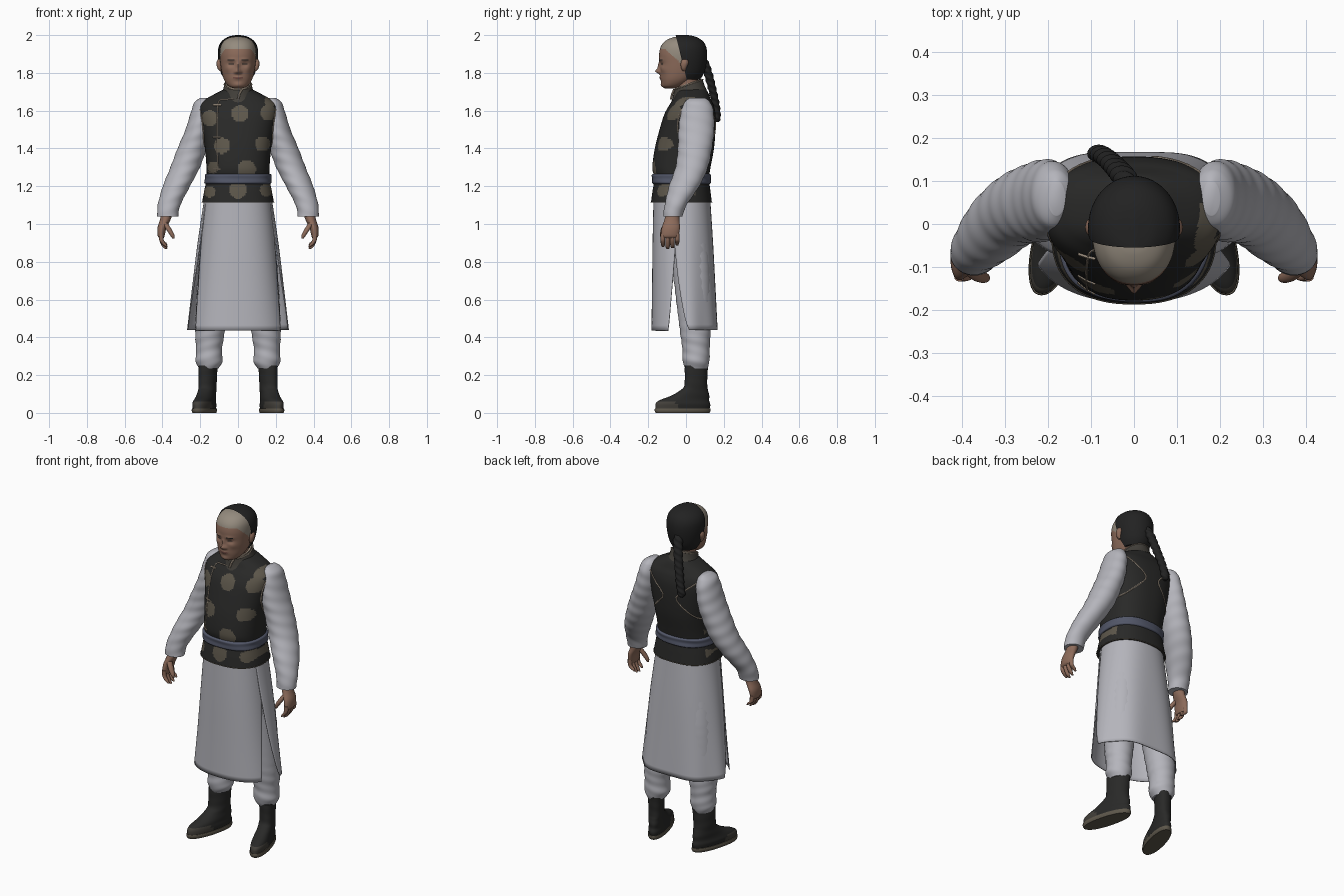
import bpy, bmesh, math
from mathutils import Vector
from mathutils.bvhtree import BVHTree

if "Cube" in bpy.data.objects:
    bpy.data.objects.remove(bpy.data.objects["Cube"], do_unlink=True)


def material(name, *rgb):
    m = bpy.data.materials.new(name)
    m.use_nodes = True
    m.diffuse_color = (*rgb, 1)
    m.node_tree.nodes["Principled BSDF"].inputs["Base Color"].default_value = (*rgb, 1)
    return m


black = material("black cloth", .022, .022, .021)
medal = material("medallion taupe", .11, .095, .07)
brocade = material("dark brocade", .055, .05, .042)
pale = material("pale grey cotton", .46, .46, .5)
blue = material("slate blue sash", .085, .095, .14)
beige = material("beige piping", .38, .31, .24)
skin = material("brown skin", .27, .15, .105)
scalp = material("shaved scalp", .3, .26, .21)
hair_mat = material("black hair", .016, .016, .016)
lip = material("dark lips", .17, .075, .06)


def finish(ob, mats, mirror=False, thick=0):
    """Materials, modifiers and smooth shading."""
    for m in mats:
        ob.data.materials.append(m)
    bpy.ops.object.select_all(action='DESELECT')
    ob.select_set(True)
    bpy.context.view_layer.objects.active = ob
    bpy.ops.object.shade_smooth_by_angle(angle=math.radians(50))
    if thick:
        ob.modifiers.new("thickness", 'SOLIDIFY').thickness = thick
    if mirror:
        ob.modifiers.new("mirror", 'MIRROR')
    return ob


def spline(rows, steps):
    """Smooth in-between rows (Catmull-Rom)."""
    out = []
    for i in range(len(rows) - 1):
        a, b, c, d = (rows[max(0, min(len(rows) - 1, i + k))] for k in (-1, 0, 1, 2))
        for s in range(steps):
            t = s / steps
            out.append([(2*q + (r-p)*t + (2*p-5*q+4*r-s4)*t*t + (3*q-p-3*r+s4)*t**3) / 2
                        for p, q, r, s4 in zip(a, b, c, d)])
    return out + [list(rows[-1])]


def loft(name, rows, mats, n=32, p=2, steps=5, slope=0, skew=0, fold=(0, 0, 0),
         span=None, wave=0, shape=None, paint=None, cut=None, mirror=False, thick=0):
    """Skin rings (x, y, z, rx, ry); span gives an open strip of angles."""
    bm = bmesh.new()
    rings = []
    full = spline(rows, steps)
    for j, (x, y, z, rx, ry) in enumerate(full):
        t = j / (len(full) - 1)
        lo, hi = span(t) if span else (0, math.tau)
        ring = []
        for i in range(n):
            a = lo + (hi - lo) * i / (n - 1 if span else n)
            s, c = math.sin(a), -math.cos(a)
            r = 1 + fold[0] * math.sin(z * fold[1] + a * fold[2]) - wave * t * math.cos(6 * a)
            px = x + r * rx * math.copysign(abs(s) ** (2 / p), s)
            py = y + r * ry * math.copysign(abs(c) ** (2 / p), c)
            v = Vector((px + skew * (py - .055), py, z + slope * (py - y)))
            ring.append(bm.verts.new(shape(v) if shape else v))
        rings.append(ring)
    for lo, hi in zip(rings, rings[1:]):
        for i in range(n - 1 if span else n):
            k = (i + 1) % n
            bm.faces.new((lo[i], lo[k], hi[k], hi[i]))
    if not span:
        bm.faces.new(rings[0])
        bm.faces.new(rings[-1])
    bmesh.ops.recalc_face_normals(bm, faces=bm.faces)
    if cut:
        bmesh.ops.bisect_plane(bm, geom=bm.verts[:] + bm.edges[:] + bm.faces[:],
                               plane_co=cut[0], plane_no=cut[1], clear_inner=True)
    if paint:
        for f in bm.faces:
            f.material_index = paint(f.calc_center_median())
    me = bpy.data.meshes.new(name)
    bm.to_mesh(me)
    bm.free()
    ob = bpy.data.objects.new(name, me)
    bpy.context.collection.objects.link(ob)
    return finish(ob, mats, mirror, thick)


def body(rows):
    """(z, half width, front y, back y) to loft rows."""
    return [(0, (f + b) / 2, z, w, (b - f) / 2) for z, w, f, b in rows]


def tube(name, pts, r, mat, cyclic=False, mirror=False):
    cu = bpy.data.curves.new(name, 'CURVE')
    cu.dimensions, cu.bevel_depth, cu.bevel_resolution = '3D', r, 1
    sp = cu.splines.new('POLY')
    sp.points.add(len(pts) - 1)
    for q, co in zip(sp.points, pts):
        q.co = (*co, 1)
    sp.use_cyclic_u = cyclic
    ob = bpy.data.objects.new(name, cu)
    bpy.context.collection.objects.link(ob)
    bpy.ops.object.select_all(action='DESELECT')
    ob.select_set(True)
    bpy.context.view_layer.objects.active = ob
    bpy.ops.object.convert(target='MESH')
    return finish(bpy.context.object, [mat], mirror)


# Vest with round medallions on the front and shoulders
spots = [(.01, 1.585, .045), (-.15, 1.56, .042), (.16, 1.59, .042), (-.085, 1.415, .042),
         (.13, 1.425, .04), (.045, 1.29, .05), (-.13, 1.3, .03), (0, 1.18, .046),
         (-.15, 1.17, .03), (.15, 1.18, .034), (.17, 1.65, .03)]


def vest_paint(c):
    return int(c.y < .05 and any(math.hypot(c.x - x, c.z - z) < r for x, z, r in spots))


vest_rows = body([(1.115, .19, -.185, .137), (1.17, .18, -.178, .13), (1.24, .167, -.168, .122),
                  (1.3, .167, -.178, .13), (1.4, .175, -.165, .148), (1.5, .19, -.14, .156),
                  (1.58, .205, -.115, .156), (1.63, .203, -.088, .146), (1.665, .165, -.065, .13),
                  (1.7, .1, -.05, .115), (1.715, .07, -.04, .1)])
vest = loft("vest", vest_rows, [black, medal], n=160, p=2.4, steps=10, paint=vest_paint)
tree = BVHTree.FromPolygons([v.co for v in vest.data.vertices],
                            [q.vertices[:] for q in vest.data.polygons])


def on_vest(origin, direction):
    return tree.ray_cast(Vector(origin), Vector(direction))[0]


# Piping on lapel, armholes and hem, with toggles
lapel = spline([(0, 1.66), (-.06, 1.66), (-.1, 1.65), (-.11, 1.58), (-.11, 1.4),
                (-.113, 1.285), (-.16, 1.275)], 6)
tube("lapel_piping", [on_vest((x, -1, z), (0, 1, 0)) for x, z in lapel], .003, beige)
for k, z in enumerate((1.63, 1.46, 1.29)):
    tube("toggle_%d" % k, [on_vest((x, -1, z), (0, 1, 0)) for x in (-.13, -.11, -.09)], .005, beige)
hole = [on_vest((1, .055 + .1 * math.cos(a), 1.52 + .13 * math.sin(a)), (-1, 0, 0))
        for a in (math.tau * i / 40 for i in range(40))]
tube("armhole_piping", [q for q in hole if q], .004, beige, True, True)
ring = [v.co.copy() for v in vest.data.vertices[:160]]
tube("hem_piping", ring, .0025, medal, True)

# Sash
loft("sash", body([(1.213, .172, -.174, .126), (1.22, .178, -.181, .132), (1.24, .176, -.18, .13),
                   (1.258, .177, -.182, .133), (1.265, .17, -.174, .126)]),
     [blue], n=64, p=2.4, fold=(.008, 60, 5))

# Stand collar, lining and neck
loft("collar", [(0, .015, 1.675, .1, .095), (0, .015, 1.7, .083, .085), (0, .013, 1.738, .072, .075)],
     [brocade], slope=.35)
loft("collar_lining", [(0, .013, 1.7, .067, .07), (0, .012, 1.745, .066, .07)], [beige], slope=.35)
tube("collar_piping", [(.073 * math.sin(a), .013 - .076 * math.cos(a), 1.738 - .0266 * math.cos(a))
                       for a in (math.tau * i / 40 for i in range(40))], .003, beige, True)
tube("collar_opening", [(0, -.08, 1.66), (.008, -.072, 1.69), (.02, -.062, 1.712)], .006, beige)
loft("neck", [(0, .03, 1.6, .06, .06), (0, .01, 1.72, .058, .06), (0, -.005, 1.81, .06, .06)], [skin])

# Head: soft bumps (x, z, width, height, push) shape the face
bumps = [(0, 1.808, .014, .013, .024), (0, 1.835, .009, .022, .011), (.036, 1.846, .017, .011, -.009),
         (.034, 1.869, .024, .009, .004), (0, 1.774, .022, .011, .006), (0, 1.735, .022, .014, .006),
         (.036, 1.846, .012, .005, .004), (.015, 1.803, .007, .007, .006), (.055, 1.82, .018, .018, .005)]


def face_shape(v):
    if v.y < -.03:
        v.y -= sum(d * math.exp(-((abs(v.x) - x) / w) ** 2 - ((v.z - z) / h) ** 2)
                   for x, z, w, h, d in bumps)
    return v


def face_paint(c):
    x = abs(c.x)
    if c.z > 1.925 - .9 * max(0, c.y + .11):
        return 1
    if c.y < -.07 and (abs(x - .037) < .019 and abs(c.z - 1.869 + .1 * abs(x - .04)) < .0035
                       or abs(x - .036) < .012 and abs(c.z - 1.847) < .0025):
        return 2
    return 3 if c.y < -.1 and x < .026 and abs(c.z - 1.774) < .007 - .15 * x else 0


loft("head", body([(1.718, .022, -.11, -.06), (1.73, .05, -.125, -.02), (1.76, .072, -.132, .03),
                   (1.8, .085, -.136, .07), (1.85, .093, -.139, .09), (1.9, .097, -.142, .1),
                   (1.94, .092, -.133, .095), (1.97, .074, -.108, .075), (1.987, .045, -.072, .04),
                   (1.993, .012, -.035, .01)]),
     [skin, scalp, hair_mat, lip], n=120, p=2.2, steps=10, shape=face_shape, paint=face_paint)
loft("ear", [(.092, -.01, 1.81, .006, .008), (.098, -.012, 1.825, .011, .014),
             (.101, -.008, 1.85, .013, .02), (.1, -.006, 1.868, .009, .016),
             (.097, -.006, 1.874, .003, .005)], [skin], n=16, mirror=True)

# Hair on the back of the head and the braid
loft("hair", body([(1.765, .072, -.1, .075), (1.8, .091, -.12, .096), (1.85, .102, -.125, .108),
                   (1.9, .107, -.13, .112), (1.94, .102, -.12, .106), (1.97, .084, -.105, .087),
                   (1.992, .05, -.08, .05), (2, .01, -.06, .01)]),
     [hair_mat], n=64, cut=((0, -.055, 2), (0, 1, .25)))
loft("braid", [(-.015, .092, 1.87, .02, .02), (-.022, .108, 1.83, .027, .023),
               (-.045, .135, 1.73, .025, .022), (-.07, .158, 1.63, .023, .02),
               (-.085, .164, 1.56, .022, .019), (-.087, .163, 1.54, .01, .01)],
     [hair_mat], n=20, steps=16, fold=(.1, 180, 2))

# Sleeves
loft("sleeves", [(.18, .06, 1.668, .02, .04), (.185, .06, 1.645, .045, .068), (.19, .06, 1.6, .057, .085),
                 (.21, .055, 1.5, .068, .095), (.243, .047, 1.4, .077, .09), (.28, .03, 1.3, .078, .086),
                 (.326, -.01, 1.2, .072, .08), (.365, -.055, 1.1, .06, .058), (.372, -.07, 1.04, .055, .051)],
     [pale], n=40, steps=12, fold=(.014, 95, 2), mirror=True)

# Hands
loft("palms", [(.375, -.07, 1.06, .03, .034), (.386, -.075, 1.02, .028, .04), (.402, -.08, .98, .024, .048),
               (.407, -.085, .94, .019, .046), (.405, -.085, .925, .012, .04)], [skin], mirror=True)
for k, drop in enumerate((.012, 0, .005, .02)):
    y = -.122 + .025 * k
    loft("fingers_%d" % k, [(.407, y, .95, .012, .012), (.405, y, .915, .012, .012),
                            (.39, y, .88 + drop, .011, .011), (.378, y, .867 + drop, .005, .006)],
         [skin], n=12, mirror=True)
loft("thumbs", [(.39, -.1, 1.01, .015, .016), (.365, -.118, .97, .015, .016),
                (.348, -.125, .94, .012, .012), (.342, -.126, .922, .005, .006)], [skin], n=14, mirror=True)

# Robe skirt: narrower front panel, back panel wrapping the sides, side slits
loft("robe_front", body([(1.14, .175, -.172, .125), (.9, .2, -.177, .15), (.65, .225, -.18, .165),
                         (.435, .25, -.183, .175)]), [pale], n=48, p=2.3, thick=.005,
     span=lambda t: (math.radians(24 * t - 86), math.radians(86 - 24 * t)))
loft("robe_back", body([(1.14, .178, -.168, .128), (.9, .212, -.165, .145), (.65, .24, -.16, .16),
                        (.44, .262, -.155, .172)]), [pale], n=64, p=2.2, thick=.005, wave=.03,
     span=lambda t: (math.radians(70 + 22 * t * t), math.radians(290 - 22 * t * t)))

# Trousers
loft("trousers", [(.1, 0, 1.05, .08, .1), (.12, .03, .75, .09, .1), (.147, .048, .45, .079, .082),
                  (.153, .053, .34, .069, .072), (.153, .053, .275, .071, .071),
                  (.155, .055, .235, .052, .058)],
     [pale], n=40, steps=12, fold=(.014, 110, 2), mirror=True)

# Boots with patterned toes and soles
loft("boots", [(.16, -.018, .018, .047, .143), (.16, -.018, .045, .05, .145), (.16, -.008, .066, .047, .132),
               (.16, .022, .092, .045, .1), (.16, .043, .118, .044, .075), (.16, .052, .15, .045, .06),
               (.158, .055, .25, .047, .062)], [black, brocade], n=48, p=2.2, steps=8, skew=-.25,
     fold=(.012, 120, 1), paint=lambda c: int(c.y < -.05 and c.z < .06), mirror=True)
loft("soles", [(.16, -.018, 0, .05, .143), (.16, -.018, .012, .054, .148), (.16, -.018, .024, .052, .147)],
     [medal], n=48, p=2.2, skew=-.25, mirror=True)
